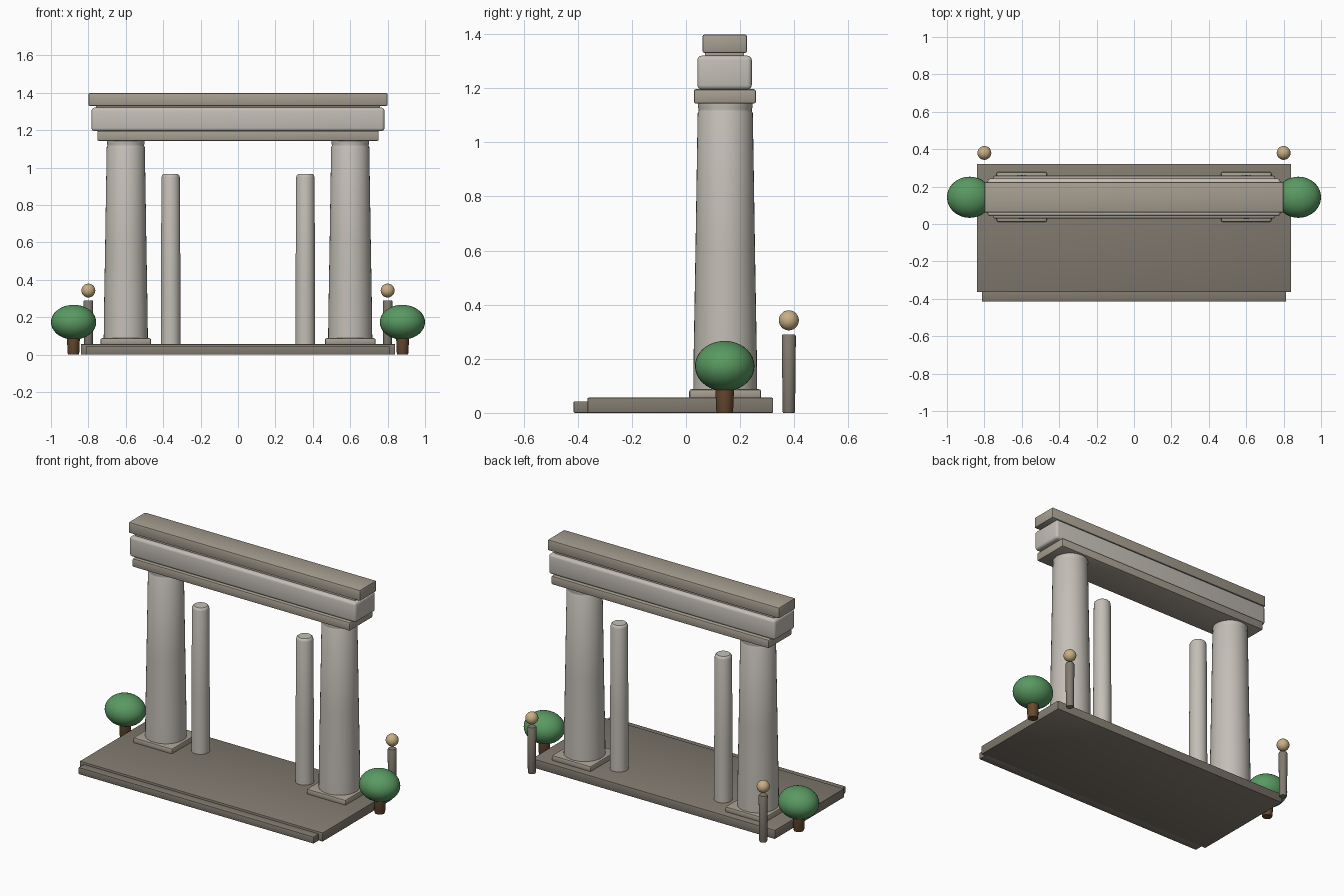
import bpy, bmesh, math

if "Cube" in bpy.data.objects:
    bpy.data.objects.remove(bpy.data.objects["Cube"])

ROW_Y = 0.145  # depth line shared by columns, pillars and beams


def material(name, rgb):
    m = bpy.data.materials.new(name)
    m.diffuse_color = (*rgb, 1)
    m.use_nodes = True
    m.node_tree.nodes["Principled BSDF"].inputs["Base Color"].default_value = m.diffuse_color
    return m


PALE = material("pale_stone", (0.55, 0.52, 0.47))
STONE = material("warm_stone", (0.38, 0.34, 0.28))
DARK = material("dark_stone", (0.22, 0.195, 0.16))
LAMP = material("lamp_glow", (0.58, 0.43, 0.23))
LEAF = material("leaf", (0.10, 0.32, 0.12))
BARK = material("bark", (0.14, 0.07, 0.03))


def finish(bm, name, mat, angle=40):
    bmesh.ops.recalc_face_normals(bm, faces=bm.faces)
    me = bpy.data.meshes.new(name)
    bm.to_mesh(me)
    bm.free()
    me.materials.append(mat)
    ob = bpy.data.objects.new(name, me)
    bpy.context.collection.objects.link(ob)
    bpy.context.view_layer.objects.active = ob
    ob.select_set(True)
    bpy.ops.object.shade_smooth_by_angle(angle=math.radians(angle))
    ob.select_set(False)
    return ob


def block(name, x, y, z, mat, bevel=0.008, segments=2):
    """Bevelled box given by (min, max) on each axis."""
    bm = bmesh.new()
    bmesh.ops.create_cube(bm, size=1)
    for v in bm.verts:
        v.co = [(r[0] + r[1]) / 2 + c * (r[1] - r[0]) for r, c in zip((x, y, z), v.co)]
    bmesh.ops.bevel(bm, geom=bm.edges[:], offset=bevel, segments=segments,
                    profile=0.5, affect='EDGES')
    return finish(bm, name, mat)


def turned(name, x, y, profile, mat, sides=32):
    """Closed round part from (radius, height) points, bottom to top."""
    bm = bmesh.new()
    rings = [[bm.verts.new((x + r * math.cos(2 * math.pi * i / sides),
                            y + r * math.sin(2 * math.pi * i / sides), z))
              for i in range(sides)] for r, z in profile]
    for a, b in zip(rings, rings[1:]):
        for i in range(sides):
            j = (i + 1) % sides
            bm.faces.new((a[i], a[j], b[j], b[i]))
    bm.faces.new(rings[0])
    bm.faces.new(rings[-1])
    return finish(bm, name, mat)


def ball(name, centre, radii, mat):
    bm = bmesh.new()
    bmesh.ops.create_uvsphere(bm, u_segments=32, v_segments=18, radius=1)
    for v in bm.verts:
        v.co = [c + r * p for c, r, p in zip(centre, radii, v.co)]
    return finish(bm, name, mat, 60)


# Ground slab and front step
block("ground_slab", (-0.84, 0.84), (-0.364, 0.322), (0, 0.056), DARK, 0.004)
block("front_step", (-0.813, 0.813), (-0.415, -0.35), (0, 0.043), DARK, 0.004)

# Stacked beams
block("lower_beam", (-0.752, 0.752), (0.029, 0.258), (1.143, 1.196), STONE, 0.007)
block("middle_beam", (-0.783, 0.783), (0.042, 0.243), (1.195, 1.32), PALE, 0.016, 3)
block("beam_joint", (-0.76, 0.76), (0.07, 0.215), (1.31, 1.335), STONE, 0.002)
block("top_beam", (-0.80, 0.80), (0.061, 0.225), (1.33, 1.398), STONE, 0.007)

for side, s in (("left", -1), ("right", 1)):
    # Main column on its plinth
    cx = 0.6 * s
    block(side + "_plinth", (cx - 0.135, cx + 0.135), (ROW_Y - 0.133, ROW_Y + 0.133),
          (0.05, 0.088), STONE, 0.009)
    turned(side + "_column", cx, ROW_Y,
           [(0.118, 0.08), (0.117, 0.2), (0.110, 0.6), (0.102, 1.108), (0.099, 1.114),
            (0.098, 1.12), (0.101, 1.13), (0.101, 1.146)], PALE, 40)
    # Slim inner pillar
    turned(side + "_pillar", 0.36 * s, ROW_Y,
           [(0.053, 0.05), (0.052, 0.4), (0.049, 0.948), (0.046, 0.958), (0.039, 0.965)], PALE)
    # Lamp at the back corner
    turned(side + "_lamp_post", 0.80 * s, 0.38,
           [(0.021, 0), (0.023, 0.005), (0.026, 0.284), (0.023, 0.29)], DARK, 24)
    ball(side + "_lamp_ball", (0.80 * s, 0.38, 0.342), (0.037,) * 3, LAMP)
    # Round tree beside the slab
    turned(side + "_tree_trunk", 0.88 * s, 0.143,
           [(0.028, 0), (0.031, 0.006), (0.036, 0.12)], BARK, 24)
    ball(side + "_tree_crown", (0.879 * s, 0.143, 0.173), (0.121, 0.11, 0.093), LEAF)
